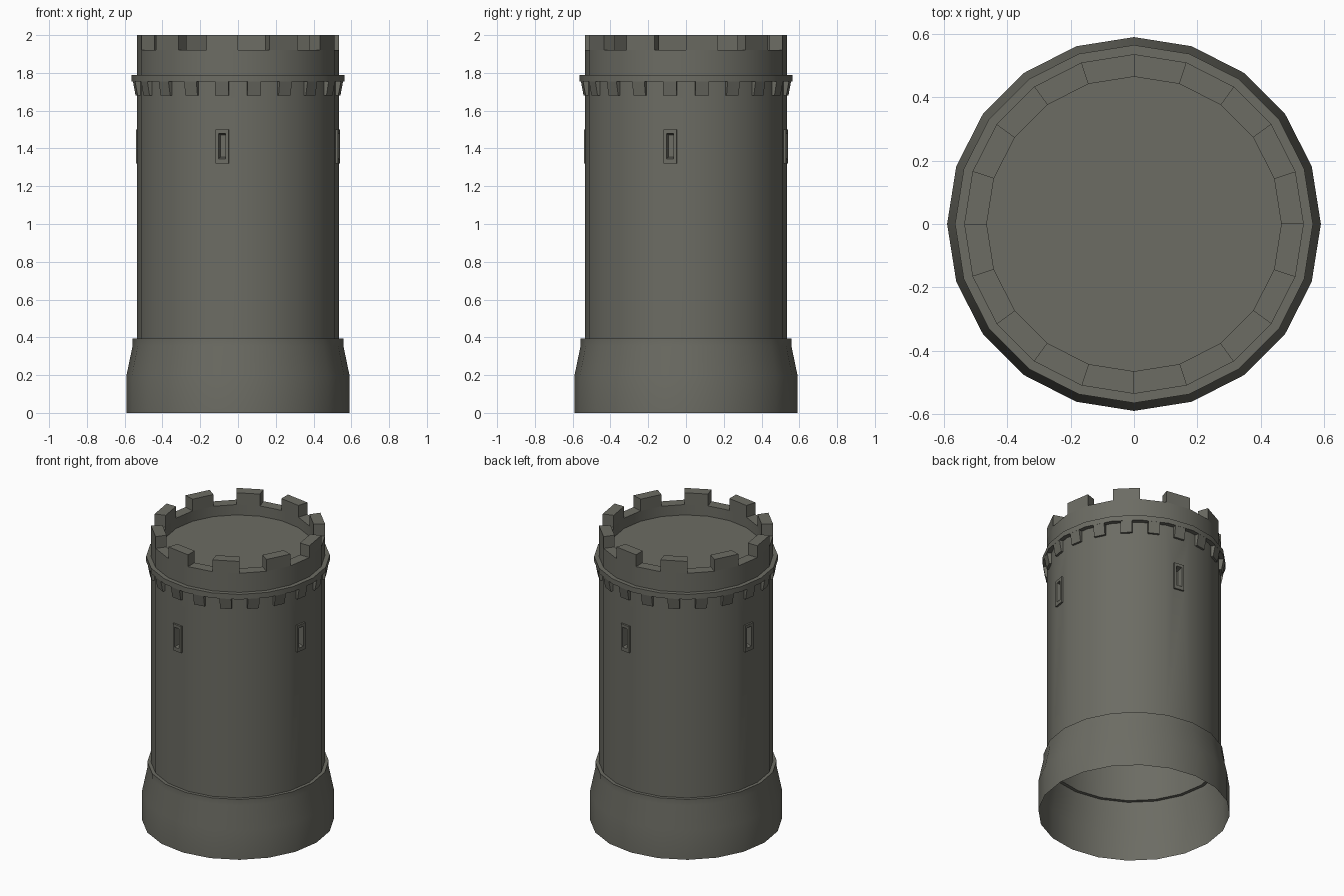
import bpy, bmesh, math
from mathutils import Vector

if "Cube" in bpy.data.objects:
    bpy.data.objects.remove(bpy.data.objects["Cube"])

SIDES = 20
STEP = 2 * math.pi / SIDES
R_WALL, R_IN = 0.536, 0.465
Z_BASE, Z_CORNICE, Z_SILL, Z_FLOOR = 0.395, 1.755, 1.92, 1.85
WINDOW_SIDES = (4, 9, 14, 19)

stone = bpy.data.materials.new("grey_stone")
stone.diffuse_color = (0.150, 0.150, 0.126, 1)
stone.use_nodes = True
stone.node_tree.nodes["Principled BSDF"].inputs["Base Color"].default_value = stone.diffuse_color


def polar(r, k, z):
    return Vector((r * math.cos(k * STEP), r * math.sin(k * STEP), z))


def finish(name, bm, normals=True):
    if normals:
        bmesh.ops.recalc_face_normals(bm, faces=bm.faces)
    me = bpy.data.meshes.new(name)
    bm.to_mesh(me)
    bm.free()
    me.materials.append(stone)
    ob = bpy.data.objects.new(name, me)
    bpy.context.collection.objects.link(ob)
    bpy.ops.object.select_all(action='DESELECT')
    ob.select_set(True)
    bpy.context.view_layer.objects.active = ob
    bpy.ops.object.shade_smooth_by_angle(angle=math.radians(30))
    return ob


def bridge(bm, a, b):
    """Quads between two closed loops of equal length."""
    n = len(a)
    for i in range(n):
        bm.faces.new((a[i], a[(i + 1) % n], b[(i + 1) % n], b[i]))


def ring(bm, r, z):
    return [bm.verts.new(polar(r, k, z)) for k in range(SIDES)]


def lathe(bm, profile):
    rings = [ring(bm, r, z) for r, z in profile]
    for a, b in zip(rings, rings[1:]):
        bridge(bm, a, b)
    return rings


def wall_rect(bm, k, depth, hw, z0, z1):
    """Upright rectangle in front of wall side k, at distance depth from the axis."""
    a = (k + 0.5) * STEP
    out = Vector((math.cos(a), math.sin(a), 0))
    side = Vector((-out.y, out.x, 0))
    return [bm.verts.new(out * depth + side * s * hw + Vector((0, 0, z)))
            for s, z in ((-1, z0), (1, z0), (1, z1), (-1, z1))]


# flared base, open underneath
bm = bmesh.new()
lathe(bm, [(0.59, 0), (0.59, 0.2), (0.558, 0.355), (0.558, Z_BASE), (R_WALL, Z_BASE)])
finish("flared_base", bm)

# round wall with framed arrow slits set into four sides
bm = bmesh.new()
low, high = ring(bm, R_WALL, Z_BASE), ring(bm, R_WALL, Z_CORNICE)
flat = R_WALL * math.cos(STEP / 2)
for k in range(SIDES):
    j = (k + 1) % SIDES
    quad = [low[k], low[j], high[j], high[k]]
    if k not in WINDOW_SIDES:
        bm.faces.new(quad)
        continue
    loops = [quad,
             wall_rect(bm, k, flat, 0.035, 1.32, 1.50),
             wall_rect(bm, k, flat + 0.012, 0.035, 1.32, 1.50),
             wall_rect(bm, k, flat + 0.012, 0.019, 1.345, 1.48),
             wall_rect(bm, k, flat - 0.03, 0.014, 1.355, 1.47)]
    for a, b in zip(loops, loops[1:]):
        bridge(bm, a, b)
    bm.faces.new(loops[-1])
finish("tower_wall", bm)

# parapet wall and roof floor
bm = bmesh.new()
rings = lathe(bm, [(R_WALL, Z_CORNICE), (R_WALL, Z_SILL), (R_IN, Z_SILL), (R_IN, Z_FLOOR)])
bm.faces.new(rings[-1])
finish("parapet_and_floor", bm)

# merlons on every second side
bm = bmesh.new()
for k in range(0, SIDES, 2):
    plan = ((R_WALL, k), (R_WALL, k + 1), (R_IN, k + 1), (R_IN, k))
    bottom = [bm.verts.new(polar(r, a, Z_SILL)) for r, a in plan]
    top = [bm.verts.new(polar(r, a, 2.0)) for r, a in plan]
    bridge(bm, bottom, top)
    bm.faces.new(top)
finish("merlons", bm)

# projecting cornice band
bm = bmesh.new()
lathe(bm, [(R_WALL, Z_CORNICE), (0.565, Z_CORNICE), (0.565, 1.79), (R_WALL, 1.79)])
finish("cornice", bm)

# tapered corbels below the cornice, one per side
bm = bmesh.new()
for k in range(SIDES):
    back = wall_rect(bm, k, flat, 0.036, 1.68, Z_CORNICE)
    front = wall_rect(bm, k, flat + 0.014, 0.036, 1.68, Z_CORNICE)
    out = polar(0.014, k + 0.5, 0)
    for v in front[2:]:
        v.co += out
    bridge(bm, back, front)
    bm.faces.new(front)
finish("corbels", bm)
